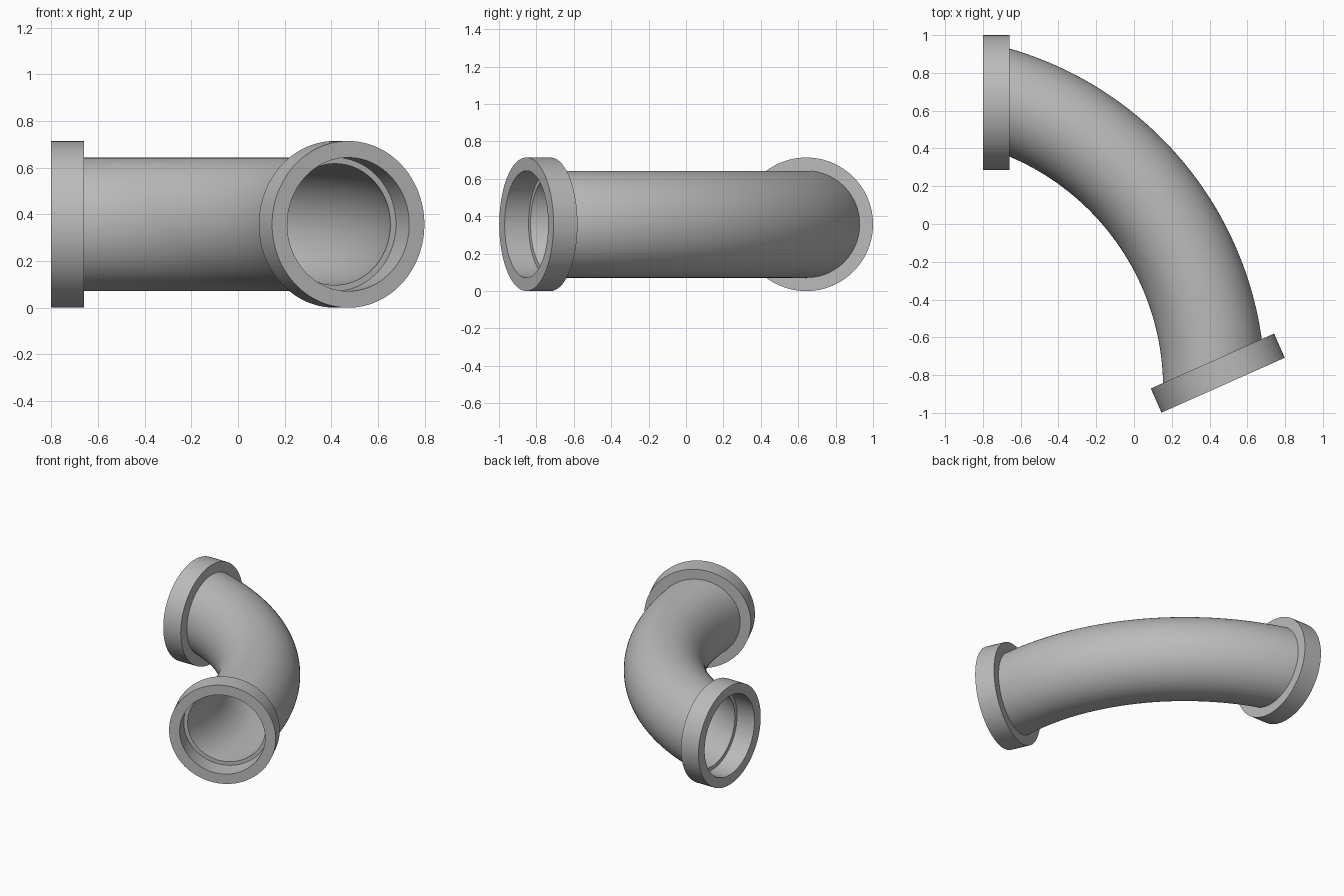
import bpy, bmesh
from math import cos, sin, pi, radians
from mathutils import Matrix, Vector

cube = bpy.data.objects.get("Cube")
if cube:
    bpy.data.objects.remove(cube, do_unlink=True)

SIDES, STEPS = 96, 64
PIPE_R, BORE_R, COLLAR_R, COLLAR_LEN = 0.286, 0.26, 0.357, 0.14
BEND = radians(-66)
START = Vector((-0.66, 0.643, COLLAR_R))     # where the pipe meets the back collar
PIVOT = Vector((-1.176, -0.869, COLLAR_R))   # centre of the bend

grey = bpy.data.materials.new("grey")
grey.use_nodes = True
grey.diffuse_color = (0.5, 0.5, 0.5, 1)
grey.node_tree.nodes["Principled BSDF"].inputs["Base Color"].default_value = (0.5, 0.5, 0.5, 1)


def ring(x, r):
    """Circle around the x axis."""
    return [Vector((x, r * cos(2 * pi * i / SIDES), r * sin(2 * pi * i / SIDES)))
            for i in range(SIDES)]


def skin(name, rings):
    """Closed skin through a cycle of rings."""
    bm = bmesh.new()
    loops = [[bm.verts.new(p) for p in pts] for pts in rings]
    for k, a in enumerate(loops):
        b = loops[(k + 1) % len(loops)]
        for i in range(SIDES):
            j = (i + 1) % SIDES
            bm.faces.new((a[i], a[j], b[j], b[i]))
    bmesh.ops.recalc_face_normals(bm, faces=bm.faces)
    mesh = bpy.data.meshes.new(name)
    bm.to_mesh(mesh)
    bm.free()
    mesh.materials.append(grey)
    obj = bpy.data.objects.new(name, mesh)
    bpy.context.collection.objects.link(obj)
    bpy.ops.object.select_all(action='DESELECT')
    obj.select_set(True)
    bpy.context.view_layer.objects.active = obj
    bpy.ops.object.shade_smooth_by_angle(angle=radians(35))
    return obj


def swing(t):
    """Turn about the bend's centre, t from 0 to 1."""
    return (Matrix.Translation(PIVOT) @ Matrix.Rotation(BEND * t, 4, 'Z')
            @ Matrix.Translation(START - PIVOT))


# Bent hollow pipe: outside wall going out, bore coming back
def wall(r):
    return [[swing(k / STEPS) @ p for p in ring(0, r)] for k in range(STEPS + 1)]


skin("bent_pipe", wall(PIPE_R) + wall(BORE_R)[::-1])

# Socket collars, one on each end, opening outward
for name, place in (("back_collar", swing(0)),
                    ("front_collar", swing(1) @ Matrix.Rotation(pi, 4, 'Z'))):
    collar = skin(name, [ring(0, PIPE_R), ring(0, COLLAR_R),
                         ring(-COLLAR_LEN, COLLAR_R), ring(-COLLAR_LEN, PIPE_R)])
    collar.matrix_world = place
